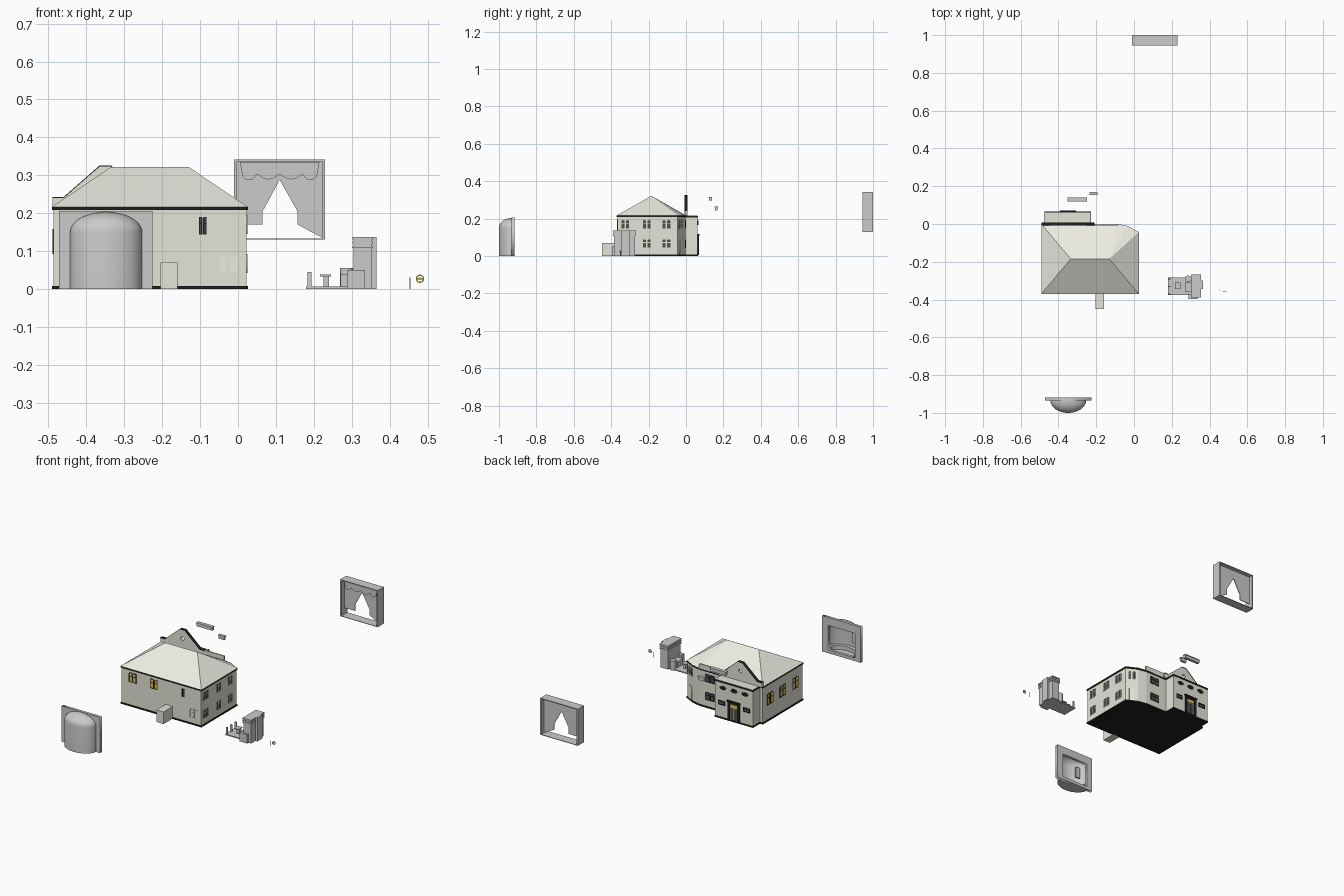
import bpy, bmesh, math
from mathutils import Matrix, Vector

if "Cube" in bpy.data.objects:
    bpy.data.objects.remove(bpy.data.objects["Cube"])

def mat(name, r, g, b):
    m = bpy.data.materials.new(name)
    m.diffuse_color = (r, g, b, 1)
    m.use_nodes = True
    m.node_tree.nodes["Principled BSDF"].inputs["Base Color"].default_value = m.diffuse_color
    return m

CREAM = mat("cream", .78, .78, .70)
ROOF = mat("pale_roof", .84, .84, .76)
BLACK = mat("black", .015, .015, .015)
GOLD = mat("gold", .75, .55, .08)
GLASS = mat("dark_glass", .08, .08, .08)

def mesh(name, verts, faces, m=None):
    me = bpy.data.meshes.new(name)
    me.from_pydata(verts, [], faces)
    bm = bmesh.new(); bm.from_mesh(me)
    bmesh.ops.recalc_face_normals(bm, faces=bm.faces)
    bm.to_mesh(me); bm.free()
    ob = bpy.data.objects.new(name, me)
    bpy.context.collection.objects.link(ob)
    if m: me.materials.append(m)
    return ob

def prism(name, pts, z0, z1, m=None):
    n = len(pts)
    v = [(x, y, z) for z in (z0, z1) for x, y in pts]
    f = [(i, (i+1) % n, (i+1) % n+n, i+n) for i in range(n)]
    return mesh(name, v, f+[tuple(range(n)), tuple(range(n, 2*n))], m)

def box(name, x0, x1, y0, y1, z0, z1, m=None):
    return prism(name, [(x0, y0), (x1, y0), (x1, y1), (x0, y1)], z0, z1, m)

def cyl(name, x, y, r, z0, z1, m=None, n=20):
    return prism(name, [(x+r*math.cos(t*math.tau/n), y+r*math.sin(t*math.tau/n)) for t in range(n)], z0, z1, m)

def rect(a, b, c, d):
    return [(a, c), (b, c), (b, d), (a, d)]

def oval(cx, cz, rx, rz, n=20):
    return [(cx+rx*math.cos(i*math.tau/n), cz+rz*math.sin(i*math.tau/n)) for i in range(n)]

def plate(name, loops, pos, ang, thick, m=None):
    """Upright plate with holes; angle 0 faces -y."""
    cu = bpy.data.curves.new(name, 'CURVE')
    cu.dimensions = '2D'; cu.fill_mode = 'BOTH'; cu.extrude = thick/2
    for lp in loops:
        s = cu.splines.new('POLY')
        s.points.add(len(lp)-1)
        for p, (u, v) in zip(s.points, lp): p.co = (u, v, 0, 1)
        s.use_cyclic_u = True
    ob = bpy.data.objects.new(name, cu)
    bpy.context.collection.objects.link(ob)
    ob.matrix_world = Matrix.Translation(pos) @ Matrix.Rotation(math.radians(ang), 4, 'Z') @ Matrix.Rotation(math.pi/2, 4, 'X')
    if m: cu.materials.append(m)
    bpy.ops.object.select_all(action='DESELECT')
    ob.select_set(True); bpy.context.view_layer.objects.active = ob
    bpy.ops.object.convert(target='MESH')
    return ob

def arch(a, b, c, d, rise):
    mid, r = (a+b)/2, (b-a)/2
    return [(a, c), (b, c)]+[(mid+r*math.cos(math.pi*i/6), d-rise+rise*math.sin(math.pi*i/6)) for i in range(7)]

def window(name, x, y, z, ang, w, h, frame, pane, cols=2, rise=.006):
    cw = w/cols
    for i in range(cols):
        a = -w/2+i*cw+.001; b = a+cw-.002
        mid = h*.1
        holes = [rect(a+.003, b-.003, -h/2+.003, mid-.001), arch(a+.003, b-.003, mid+.002, h/2-.003, rise*.7)]
        plate(name+"_frame", [arch(a, b, -h/2, h/2, rise)]+holes, (x, y, z), ang, .005, frame)
        plate(name+"_pane", [arch(a+.001, b-.001, -h/2+.001, h/2-.001, rise)], (x, y, z), ang, .002, pane)

# House walls, trim bands and hip roof
foot = [(-.487, -.003), (-.487, -.367), (.022, -.367), (.022, -.045), (-.04, -.013), (-.09, -.003)]
eave = [(-.491, .001), (-.491, -.371), (.026, -.371), (.026, -.042), (-.038, -.009), (-.09, .001)]
prism("house_walls", foot, .001, .214, CREAM)
prism("base_band", eave, 0, .008, BLACK)
prism("eave_band", eave, .208, .216, BLACK)
v = [(x, y, .2165) for x, y in eave]+[(-.335, -.185, .322), (-.13, -.185, .322)]
mesh("hip_roof", v, [(0, 1, 6), (1, 2, 7, 6), (2, 3, 7), (3, 4, 7), (4, 5, 7), (5, 0, 6, 7), (5, 4, 3, 2, 1, 0)], ROOF)

# Entrance block on the back, gable and low parapet
box("entrance_block", -.47, -.23, -.01, .062, .001, .2165, CREAM)
for n, a, b in (("lower", 0, .008), ("upper", .207, .215)):
    box("entrance_band_"+n, -.473, -.227, -.01, .065, a, b, BLACK)
gable = [(-.14, .214), (.14, .214), (.14, .24), (.11, .24), (.015, .323), (-.015, .323), (-.11, .24), (-.14, .24)]
plate("gable_wall", [gable, oval(0, .272, .011, .011)], (-.35, 0, 0), 180, .014, CREAM)
cap = gable[2:]
plate("gable_coping", [cap+[(u, w+.003) for u, w in reversed(cap)]], (-.35, 0, 0), 180, .018, BLACK)
box("low_parapet", -.21, -.085, -.007, .001, .214, .243, CREAM)

# Entrance front: oval windows, door surround, side windows
for u in (-.42, -.35, -.28):
    plate("oval_window", [oval(0, 0, .02, .011)], (u, .063, .178), 180, .005, BLACK)
plate("door_surround", [rect(-.038, .038, .008, .112), rect(-.025, .025, .007, .1)], (-.35, .064, 0), 180, .009, BLACK)
box("door_canopy", -.392, -.308, .06, .071, .11, .118, BLACK)
for s in (-1, 1):
    box("door_leaf", -.35+s*.012-.01, -.35+s*.012+.01, .06, .064, .01, .075, GLASS)
    plate("side_window", [rect(-.021, .021, -.012, .012), rect(-.017, .017, -.008, .008)], (-.35+s*.08, .063, .09), 180, .006, BLACK)
    box("side_pane", -.35+s*.08-.017, -.35+s*.08+.017, .06, .063, .083, .097, GLASS)
box("door_fanlight", -.374, -.326, .06, .064, .08, .098, GOLD)

# Windows on the other walls
for y in (-.325, -.21, -.105):
    for z in (.17, .067):
        window("right_window", .022, y, z, 90, .05, .05, CREAM, GLASS)
for y in (-.07, -.185, -.30):
    window("left_window", -.487, y, .125, -90, .056, .066, BLACK, GOLD)
for x in (-.415, -.28):
    window("front_window", x, -.367, .167, 0, .05, .055, BLACK, GOLD)
window("front_small_window", -.093, -.367, .167, 0, .022, .046, BLACK, GLASS, 2, .001)
window("front_low_window", -.025, -.367, .064, 0, .052, .05, CREAM, ROOF, 2, .001)
for z in (.17, .067):
    window("back_window", -.15, -.003, z, 180, .06, .045, BLACK, GLASS, 2, .002)
window("corner_window", -.009, -.029, .17, 153, .045, .048, CREAM, GLASS)
plate("corner_door", [rect(-.015, .015, .008, .085)], (-.009, -.029, 0), 153, .006, ROOF)
box("porch", -.205, -.16, -.45, -.366, 0, .07, CREAM)

# Apse with half dome, set in a flat panel
prof = [(1, 0), (1, .15)]+[(math.cos(t*math.pi/20), .15+.053*math.sin(t*math.pi/20)) for t in range(1, 11)]
N = 24
v = [(-.348+.095*r*math.cos(math.pi*(1+i/N)), -.933+.067*r*math.sin(math.pi*(1+i/N)), z) for r, z in prof for i in range(N+1)]
f = [(j*(N+1)+i, j*(N+1)+i+1, (j+1)*(N+1)+i+1, (j+1)*(N+1)+i) for j in range(len(prof)-1) for i in range(N)]
apse = mesh("apse_shell", v, f)
bpy.ops.object.select_all(action='DESELECT')
apse.select_set(True); bpy.context.view_layer.objects.active = apse
bpy.ops.object.shade_smooth_by_angle()
def half(r, d):
    return [(-.348+r*math.cos(math.pi*(1+i/N)), -.933+d*math.sin(math.pi*(1+i/N))) for i in range(N+1)]
prism("apse_floor", half(.094, .066), 0, .012)
prism("apse_bench", half(.093, .065)+half(.075, .045)[::-1], .01, .035)
plate("apse_panel", [rect(-.122, .124, 0, .206), rect(-.085, .085, .018, .16)], (-.35, -.926, 0), 0, .016)
box("apse_inner_panel", -.42, -.39, -.965, -.958, .08, .145)

# Curtained frame
box("frame_left", -.01, -.002, .945, 1, .13, .342)
box("frame_right", .222, .23, .945, 1, .13, .342)
box("frame_top", -.01, .23, .945, 1, .337, .342)
box("frame_floor", -.01, .23, .945, 1, .13, .133)
plate("curtains", [[(-.002, .337), (.222, .337), (.23, .131), (.157, .17), (.157, .205), (.11, .288), (.065, .205), (.065, .17), (-.002, .17)]], (0, .975, 0), 0, .004)
swag = [(.005, .335), (.012, .297), (.022, .288), (.038, .288), (.05, .303)]
for i in range(1, 3):
    swag += [(.05+.06*(i-1)+.06*k/6, .303-.014*math.sin(math.pi*k/6)) for k in range(1, 7)]
swag += [(.182, .288), (.198, .288), (.208, .297), (.215, .335)]
plate("valance", [swag], (0, .962, 0), 0, .006)

# Loose ledges behind the house
box("long_ledge", -.35, -.25, .122, .138, .296, .312)
box("long_ledge_top", -.352, -.248, .12, .14, .312, .317)
box("short_ledge", -.233, -.197, .155, .168, .243, .26)
box("short_ledge_top", -.236, -.194, .153, .17, .26, .265)

# Kiosk with stepped counters and slatted tower
box("kiosk_floor", .18, .305, -.375, -.283, 0, .006)
for y in (-.37, -.33, -.29):
    box("rail_post", .183, .194, y-.003, y+.003, .005, .045)
box("table_leg", .226, .24, -.335, -.32, .005, .034)
box("table_top", .216, .246, -.345, -.31, .033, .038)
cyl("round_counter", .286, -.29, .017, 0, .055)
box("low_counter", .27, .31, -.36, -.31, 0, .04)
box("front_counter", .288, .335, -.396, -.37, 0, .05)
box("tower_body", .305, .353, -.385, -.272, 0, .11)
box("tower_back", .35, .365, -.345, -.3, 0, .137)
for i in range(5):
    o = .003*(i % 2)
    box("tower_slat", .302+o, .356-o, -.39+o, -.268-o, .108+i*.0058, .1138+i*.0058)

# Thin post and small gold medallion
box("thin_post", .4525, .4545, -.352, -.348, 0, .03)
plate("medallion_ring", [oval(0, 0, .011, .011), oval(0, 0, .008, .008)], (.48, -.358, .027), 0, .002, GOLD)
plate("medallion_bar", [rect(-.0085, .0085, -.0015, .0015)], (.48, -.358, .027), 0, .0015, GOLD)
plate("medallion_centre", [oval(0, 0, .004, .004)], (.48, -.358, .027), 0, .003, GOLD)
